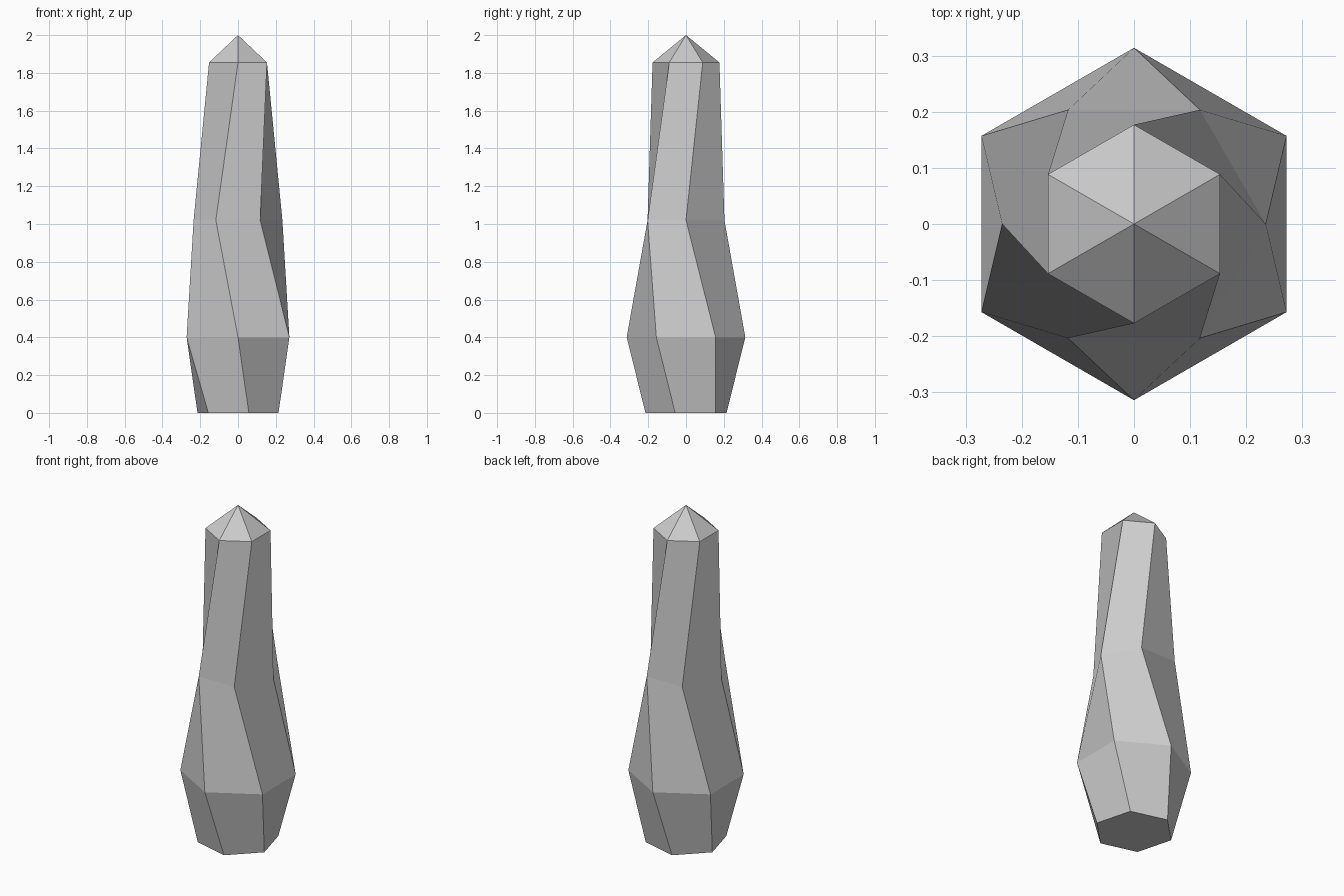
import bpy, bmesh
from math import cos, sin, radians

if "Cube" in bpy.data.objects:
    bpy.data.objects.remove(bpy.data.objects["Cube"])

# Twisted hexagonal crystal: (height, radius, rotation in degrees) per ring
RINGS = [(0.0, 0.222, 45), (0.4, 0.314, 30), (1.02, 0.235, 0), (1.855, 0.177, 30)]
SIDES = 6

bm = bmesh.new()
rings = []
for z, r, rot in RINGS:
    angles = [radians(rot + 360 * i / SIDES) for i in range(SIDES)]
    rings.append([bm.verts.new((r * cos(a), r * sin(a), z)) for a in angles])
tip = bm.verts.new((0, 0, 2.0))

# Side facets
for low, high in zip(rings, rings[1:]):
    for i in range(SIDES):
        j = (i + 1) % SIDES
        bm.faces.new((low[i], low[j], high[j], high[i]))

# Pointed top and flat base
for i in range(SIDES):
    bm.faces.new((rings[-1][i], rings[-1][(i + 1) % SIDES], tip))
bm.faces.new(rings[0][::-1])

mesh = bpy.data.meshes.new("crystal")
bm.to_mesh(mesh)
bm.free()
bpy.context.collection.objects.link(bpy.data.objects.new("crystal", mesh))
